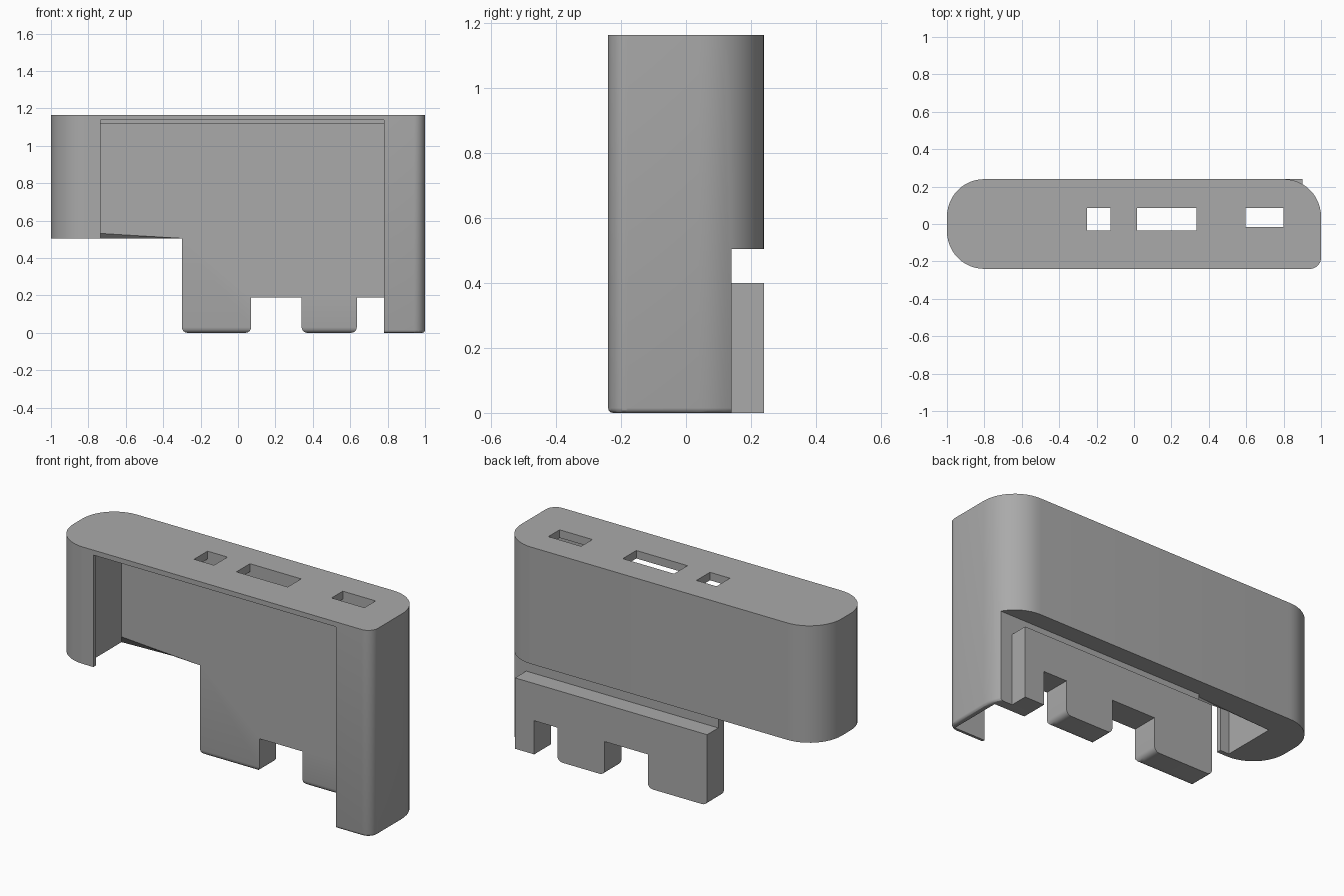
import bpy, bmesh, math

cube = bpy.data.objects.get("Cube")
if cube:
    bpy.data.objects.remove(cube, do_unlink=True)

grey = bpy.data.materials.new("plain_grey")
grey.use_nodes = True
colour = (0.4, 0.4, 0.4, 1)
grey.diffuse_color = colour
grey.node_tree.nodes["Principled BSDF"].inputs["Base Color"].default_value = colour

HEIGHT, HALF_Y, LOWER_Z, PLATE_Y, RAIL_Y = 1.165, 0.24, 0.505, 0.09, 0.14


def make_object(name, bm):
    bmesh.ops.recalc_face_normals(bm, faces=bm.faces)
    mesh = bpy.data.meshes.new(name)
    bm.to_mesh(mesh)
    bm.free()
    mesh.materials.append(grey)
    ob = bpy.data.objects.new(name, mesh)
    bpy.context.collection.objects.link(ob)
    return ob


def box(name, x, y, z):
    bm = bmesh.new()
    bmesh.ops.create_cube(bm, size=1)
    for v in bm.verts:
        for i, (low, high) in enumerate((x, y, z)):
            v.co[i] = low if v.co[i] < 0 else high
    return make_object(name, bm)


def cut(ob, ranges):
    """Subtract a box from the object and bake the result."""
    cutter = box("cutter", *ranges)
    cutter.hide_render = True
    mod = ob.modifiers.new("cut", 'BOOLEAN')
    mod.operation, mod.solver, mod.object = 'DIFFERENCE', 'EXACT', cutter
    deps = bpy.context.evaluated_depsgraph_get()
    mesh = bpy.data.meshes.new_from_object(ob.evaluated_get(deps))
    ob.modifiers.clear()
    ob.data = mesh
    bpy.data.objects.remove(cutter, do_unlink=True)


def round_edges(ob, rule, radius):
    bm = bmesh.new()
    bm.from_mesh(ob.data)
    bmesh.ops.dissolve_limit(bm, angle_limit=0.01, verts=bm.verts, edges=bm.edges)
    edges = [e for e in bm.edges if rule(e.verts[0].co, e.verts[1].co)]
    bmesh.ops.bevel(bm, geom=edges, offset=radius, segments=4, profile=0.5,
                    affect='EDGES', clamp_overlap=True)
    bm.to_mesh(ob.data)
    bm.free()


def smooth(ob):
    bpy.ops.object.select_all(action='DESELECT')
    ob.select_set(True)
    bpy.context.view_layer.objects.active = ob
    bpy.ops.object.shade_smooth_by_angle(angle=math.radians(30))


# Rounded plan outline, extruded to full height
bm = bmesh.new()
verts = []
corners = [(1, 1, 0.2), (-1, 1, 0.2), (-1, -1, 0.2), (1, -1, 0.06)]
for k, (sx, sy, r) in enumerate(corners):
    for i in range(13):
        a = math.pi / 2 * (k + i / 12)
        verts.append(bm.verts.new((sx * (1 - r) + r * math.cos(a),
                                   sy * (HALF_Y - r) + r * math.sin(a), 0)))
base = bm.faces.new(verts)
top = bmesh.ops.extrude_face_region(bm, geom=[base])
for v in top["geom"]:
    if isinstance(v, bmesh.types.BMVert):
        v.co.z = HEIGHT
# Softened bottom rim
rim = [e for e in bm.edges if all(v.co.z < 0.001 for v in e.verts)]
bmesh.ops.bevel(bm, geom=rim, offset=0.015, segments=3, profile=0.5, affect='EDGES')
body = make_object("housing", bm)

NOTCHES = [((0.07, 0.34), (-1, 1), (-1, 0.19)), ((0.635, 0.78), (-1, 1), (-1, 0.19))]

# Cavity, front window, cutaway under the short end, step behind the rail
cut(body, ((-0.79, 0.97), (-0.215, PLATE_Y), (-1, 1.12)))
cut(body, ((-0.735, 0.78), (-1, -0.1), (-1, 1.137)))
cut(body, ((-2, -0.3), (-1, 1), (-1, LOWER_Z)))
cut(body, ((-2, 2), (RAIL_Y, 1), (-1, LOWER_Z)))
for notch in NOTCHES:
    cut(body, notch)
# Port holes through the top
for x, y_low in (((-0.25, -0.125), -0.035), ((0.015, 0.335), -0.035), ((0.595, 0.8), -0.015)):
    cut(body, (x, (y_low, 0.085), (1, 2)))


def near(a, b):
    return abs(a - b) < 0.002


def tab_corner(p, q):
    return (near(p.z, 0) and near(q.z, 0) and near(p.x, q.x)
            and any(near(p.x, x) for x in (-0.3, 0.07, 0.34, 0.635)))


def front_lower(p, q):
    on_plate = near(p.y, PLATE_Y) and near(q.y, PLATE_Y) and near(p.z, q.z)
    return (on_plate and max(p.x, q.x) < 0.7
            and (near(p.z, 0) or near(p.z, LOWER_Z)))


# Rounded lower edges of the plate and its tabs
round_edges(body, lambda p, q: front_lower(p, q) or tab_corner(p, q), 0.03)
smooth(body)

# Rail with matching tabs along the back
rail = box("back_rail", (-0.3, 0.9), (RAIL_Y, HALF_Y), (0, 0.4))
for notch in NOTCHES:
    cut(rail, notch)
round_edges(rail, tab_corner, 0.03)
smooth(rail)
